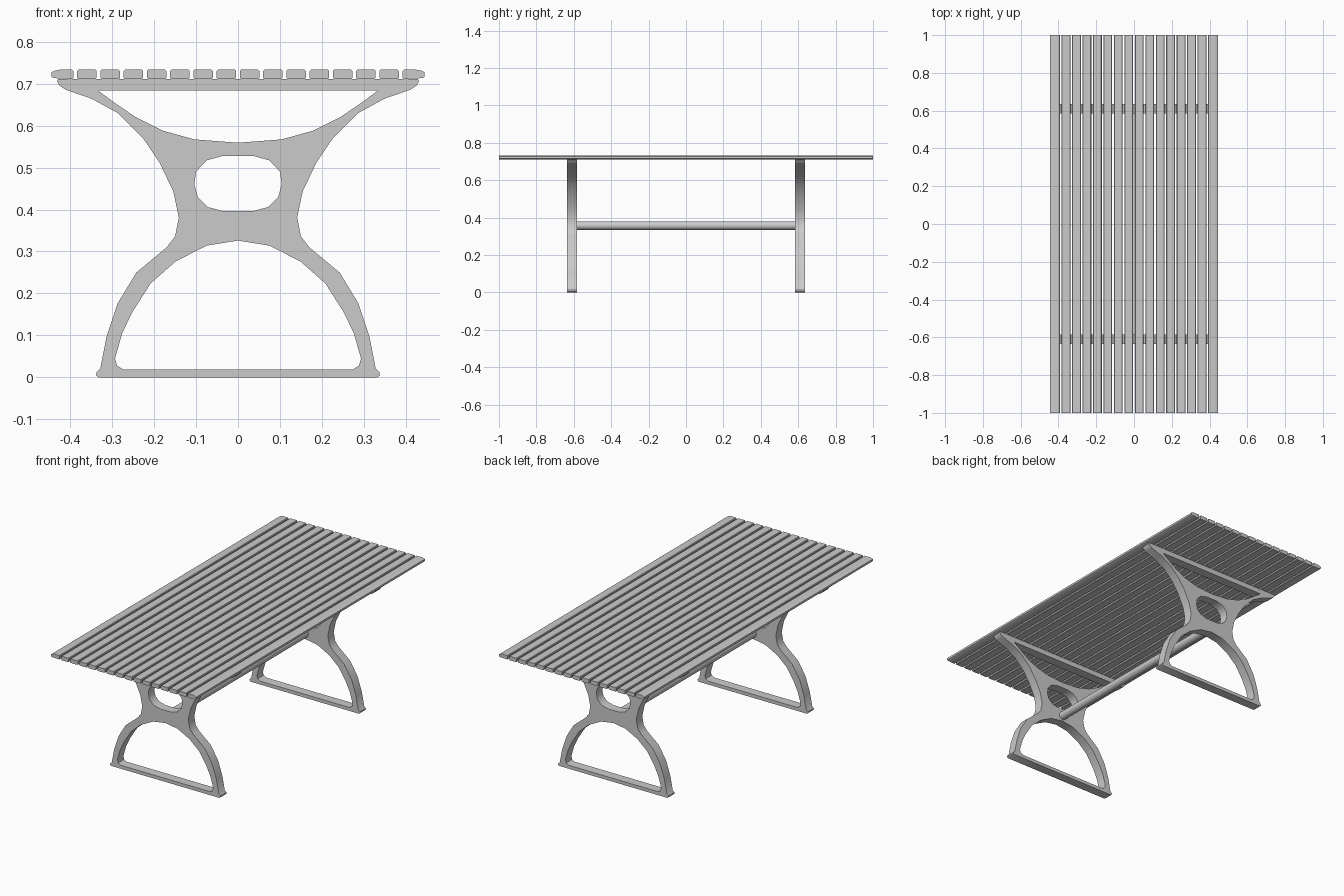
import bpy
import bmesh
import math

cube = bpy.data.objects.get("Cube")
if cube:
    bpy.data.objects.remove(cube, do_unlink=True)

# One plain grey for the whole table
grey = bpy.data.materials.new("grey")
grey.use_nodes = True
colour = (0.6, 0.6, 0.6, 1)
grey.diffuse_color = colour
grey.node_tree.nodes["Principled BSDF"].inputs["Base Color"].default_value = colour


def finish(obj, angle=40):
    obj.data.materials.clear()
    obj.data.materials.append(grey)
    bpy.ops.object.select_all(action="DESELECT")
    obj.select_set(True)
    bpy.context.view_layer.objects.active = obj
    bpy.ops.object.shade_smooth_by_angle(angle=math.radians(angle))


def mirrored(half):
    """Close a right-hand half outline into a symmetric loop."""
    return half + [(-x, z) for x, z in reversed(half) if x > 0]


def extruded(name, loops, y, depth):
    """Fill outlines (inner loops become holes) and extrude them along y."""
    curve = bpy.data.curves.new(name, "CURVE")
    curve.dimensions = "2D"
    curve.fill_mode = "BOTH"
    curve.extrude = depth / 2
    for loop in loops:
        spline = curve.splines.new("POLY")
        spline.points.add(len(loop) - 1)
        for point, (x, z) in zip(spline.points, loop):
            point.co = (x, z, 0, 1)
        spline.use_cyclic_u = True
    obj = bpy.data.objects.new(name, curve)
    bpy.context.collection.objects.link(obj)
    obj.rotation_euler.x = math.pi / 2
    obj.location.y = y
    bpy.ops.object.select_all(action="DESELECT")
    obj.select_set(True)
    bpy.context.view_layer.objects.active = obj
    bpy.ops.object.convert(target="MESH")
    obj = bpy.context.view_layer.objects.active
    bm = bmesh.new()
    bm.from_mesh(obj.data)
    bmesh.ops.remove_doubles(bm, verts=bm.verts, dist=1e-5)
    bmesh.ops.recalc_face_normals(bm, faces=bm.faces)
    bm.to_mesh(obj.data)
    bm.free()
    finish(obj)
    return obj


# Trestle legs: hourglass outline with three openings
outline = mirrored([
    (.332, 0), (.338, .005), (.337, .013), (.328, .021), (.313, .098),
    (.287, .176), (.242, .25), (.17, .31), (.15, .336), (.141, .381),
    (.154, .443), (.187, .512), (.227, .571), (.285, .629), (.349, .664),
    (.41, .685), (.425, .695), (.431, .705), (.428, .711)])
top_opening = mirrored([
    (0, .559), (.104, .567), (.18, .588), (.242, .619), (.288, .65),
    (.333, .683)])
oval_opening = mirrored([
    (.035, .396), (.072, .406), (.096, .43), (.104, .46), (.1, .49),
    (.075, .517), (.035, .528)])
lower_opening = mirrored([
    (.273, .019), (.288, .028), (.293, .045), (.276, .105), (.252, .155),
    (.208, .224), (.149, .276), (.075, .314), (0, .326)])
openings = [outline, top_opening, oval_opening, lower_opening]
for name, y in (("front_leg", -.61), ("back_leg", .61)):
    extruded(name, openings, y, .052)

# Table top slats, with wider rounded boards at both edges
COUNT, PITCH, LOW, HIGH = 16, .0554, .711, .733
for i in range(1, COUNT - 1):
    x = (i - (COUNT - 1) / 2) * PITCH
    a, b, c = x - .0233, x + .0233, .003
    extruded(f"slat_{i}", [[
        (a + c, LOW), (b - c, LOW), (b, LOW + c), (b, HIGH - c),
        (b - c, HIGH), (a + c, HIGH), (a, HIGH - c), (a, LOW + c)]], 0, 2)
for side, name in ((-1, "right_edge_slat"), (1, "left_edge_slat")):
    edge = [(.392, .714), (.395, LOW), (.44, .713), (.444, .716),
            (.444, .727), (.436, .731), (.425, HIGH), (.395, HIGH), (.392, .73)]
    extruded(name, [[(side * x, z) for x, z in edge]], 0, 2)

# Round stretcher bar between the legs
bpy.ops.mesh.primitive_cylinder_add(
    vertices=24, radius=.023, depth=1.18, location=(0, 0, .357),
    rotation=(math.pi / 2, 0, 0))
bar = bpy.context.object
bar.name = "stretcher_bar"
finish(bar)
